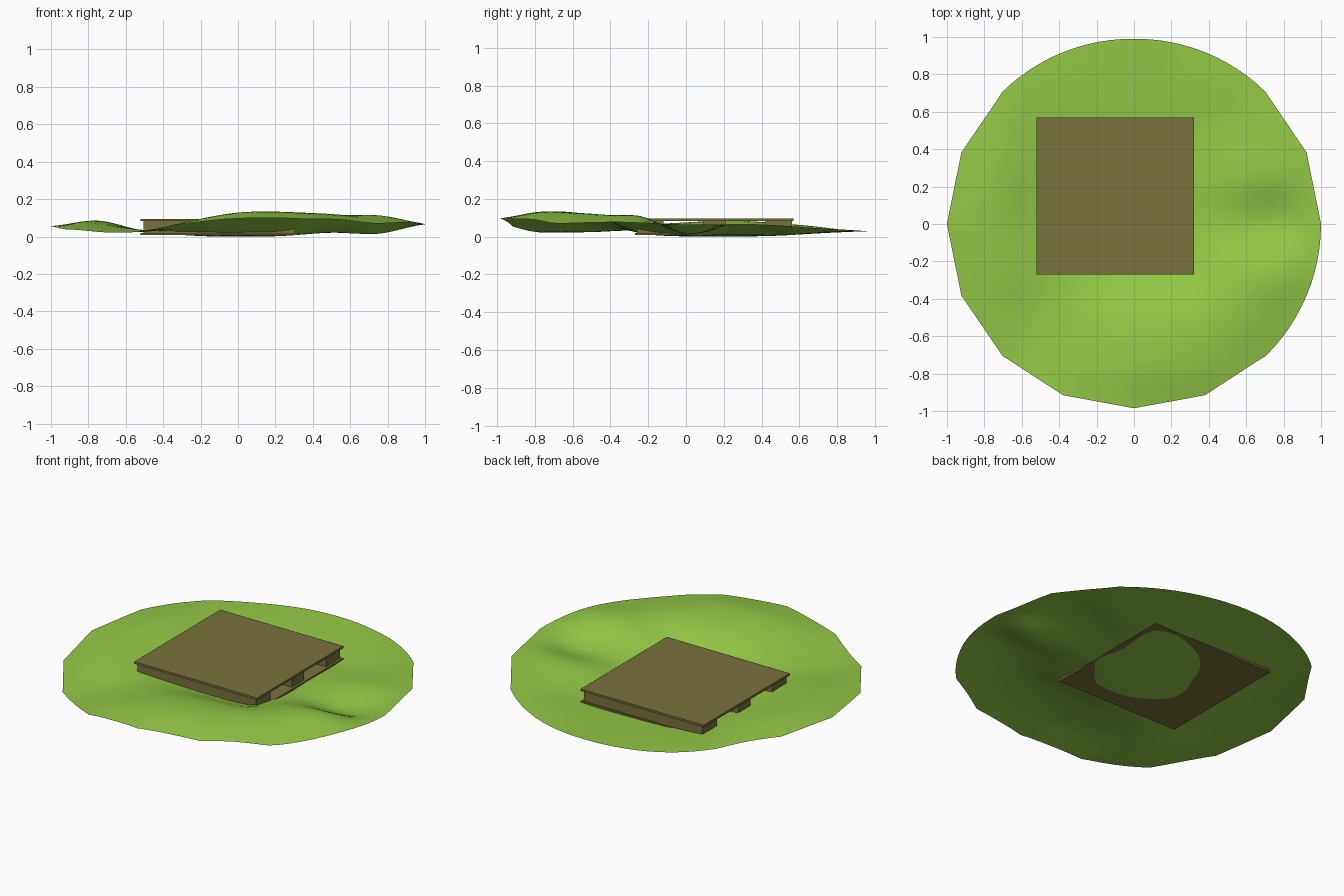
import bpy, bmesh, math

if "Cube" in bpy.data.objects:
    bpy.data.objects.remove(bpy.data.objects["Cube"])


def material(name, color):
    m = bpy.data.materials.new(name)
    m.diffuse_color = (*color, 1)
    m.use_nodes = True
    m.node_tree.nodes["Principled BSDF"].inputs["Base Color"].default_value = m.diffuse_color
    return m


grass = material("grass", (0.29, 0.58, 0.06))
wood = material("wood", (0.19, 0.165, 0.045))

# Terrain heights in hundredths, every 0.25 units (rows: y from -1 to 1)
H = [[1, 2, 3.5, 7, 9.5, 9, 7, 5, 4],
     [2, 2, 3, 8.5, 12.8, 13, 10.5, 6, 4],
     [3, 3.5, 2.5, 6.5, 10.5, 11.5, 12, 9, 6],
     [4, 6, 3.5, 2.5, 2, 3, 9, 11, 7],
     [5.5, 7.5, 3, .6, .1, .6, 2.2, 1.5, 6.5],
     [5.5, 8.5, 3, .9, .1, .5, 4, 6.5, 6.5],
     [5, 7, 3, 1.5, .8, .7, 2.5, 5.5, 6],
     [4, 5, 3.5, 2.5, 2, 2.3, 3.5, 4.5, 5],
     [3, 3.5, 3, 3, 3, 3, 3.5, 4, 4]]


def spline(p, t):
    t = min(max(t, 0), 8)
    i = min(int(t), 7)
    f = t - i
    a, b, c, d = (p[min(max(i + k, 0), 8)] for k in (-1, 0, 1, 2))
    return b + .5 * f * (c - a + f * (2*a - 5*b + 4*c - d + f * (3*(b - c) + d - a)))


def height(x, y):
    u, v = (x + 1) * 4, (y + 1) * 4
    return max(0, spline([spline(row, u) for row in H], v) / 100)


def rim(a):
    # straight-sided sixteen-gon with two rounded stretches
    deg = math.degrees(a) % 360
    if 45 <= deg <= 135 or deg >= 315:
        return .99 + .01 * abs(math.cos(a))
    s = math.pi / 8
    return (.985 + .015 * abs(math.cos(a))) * math.cos(s / 2) / math.cos(a % s - s / 2)


# Grassy ground disc
SEG, RINGS = 96, 28
bm = bmesh.new()
rings = []
for r in range(1, RINGS + 1):
    ring = []
    for s in range(SEG):
        a = 2 * math.pi * s / SEG
        d = rim(a) * r / RINGS
        x, y = d * math.cos(a), d * math.sin(a)
        ring.append(bm.verts.new((x, y, height(x, y))))
    rings.append(ring)
center = bm.verts.new((0, 0, height(0, 0)))
for s in range(SEG):
    n = (s + 1) % SEG
    bm.faces.new((center, rings[0][s], rings[0][n]))
    for a, b in zip(rings, rings[1:]):
        bm.faces.new((a[s], b[s], b[n], a[n]))
for f in bm.faces:
    f.smooth = True
me = bpy.data.meshes.new("ground")
bm.to_mesh(me)
bm.free()
me.materials.append(grass)
bpy.context.collection.objects.link(bpy.data.objects.new("ground", me))


def box(name, x0, x1, y0, y1, z0, z1):
    bpy.ops.mesh.primitive_cube_add(size=1, location=((x0+x1)/2, (y0+y1)/2, (z0+z1)/2))
    o = bpy.context.object
    o.name = name
    o.scale = (x1 - x0, y1 - y0, z1 - z0)
    o.data.materials.append(wood)


# Wooden platform: two boards held apart by beams
box("top_board", -.52, .32, -.27, .57, .082, .095)
box("bottom_board", -.52, .32, -.27, .57, .008, .02)
for i, (y0, y1) in enumerate([(-.26, -.12), (.09, .21), (.42, .56)]):
    box(f"beam_{i + 1}", -.505, .305, y0, y1, .02, .082)
